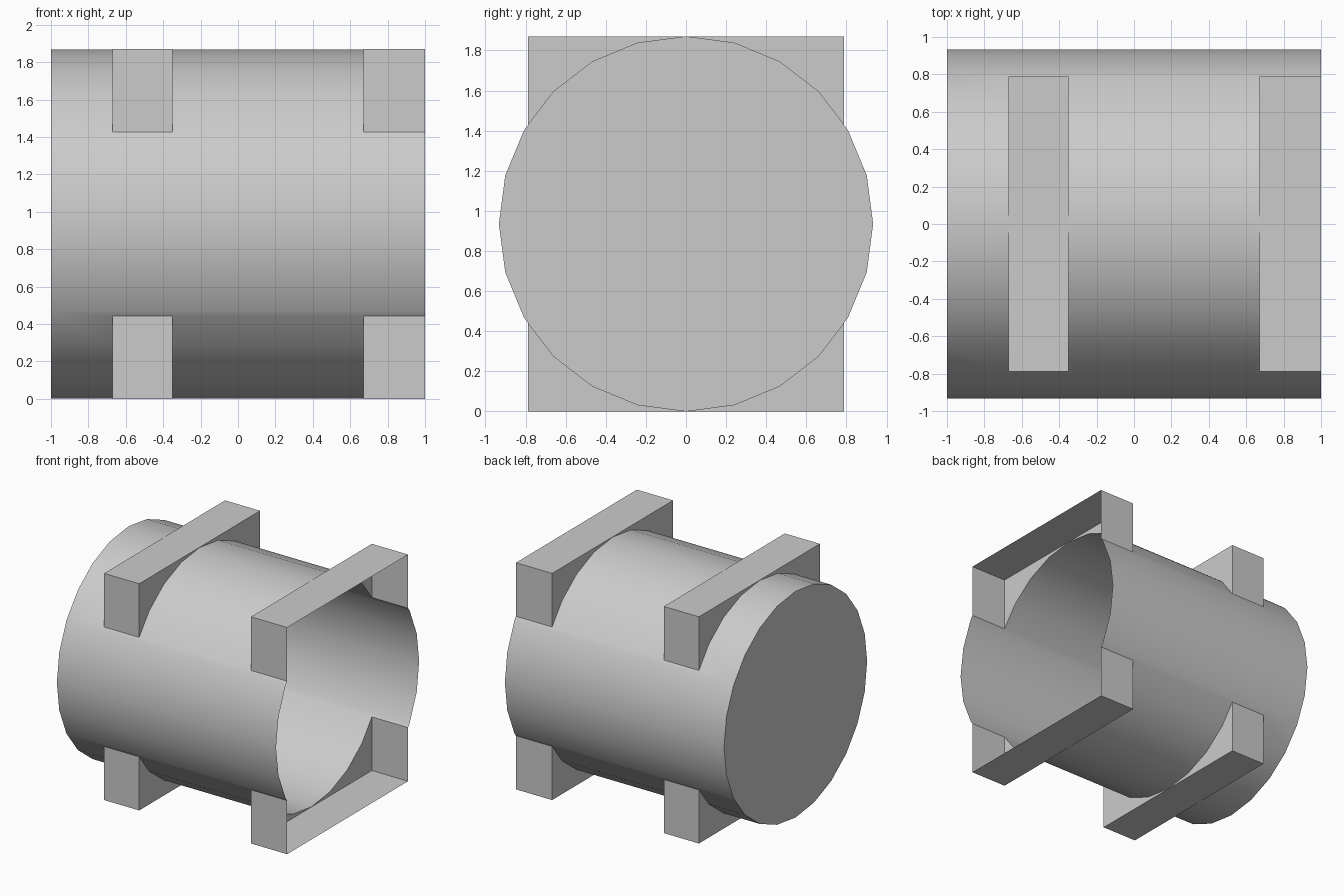
import bpy, bmesh, math
from mathutils import Matrix, Vector

cube = bpy.data.objects.get("Cube")
if cube:
    bpy.data.objects.remove(cube, do_unlink=True)

RADIUS, CENTRE = 0.933, 0.935
BAND_HALF_WIDTH = 0.788
SIDES = 24

grey = bpy.data.materials.new("plain grey")
grey.use_nodes = True
grey.diffuse_color = (0.6, 0.6, 0.6, 1)
grey.node_tree.nodes["Principled BSDF"].inputs["Base Color"].default_value = (0.6, 0.6, 0.6, 1)


def add_object(name, bm):
    mesh = bpy.data.meshes.new(name)
    bm.to_mesh(mesh)
    bm.free()
    mesh.materials.append(grey)
    obj = bpy.data.objects.new(name, mesh)
    bpy.context.collection.objects.link(obj)
    return obj


def band_block(name, x0, x1):
    bm = bmesh.new()
    place = Matrix.Translation(((x0 + x1) / 2, 0, CENTRE))
    size = Matrix.Diagonal((x1 - x0, 2 * BAND_HALF_WIDTH, 2 * CENTRE, 1))
    bmesh.ops.create_cube(bm, size=1, matrix=place @ size)
    return add_object(name, bm)


# Round barrel lying along x, a little too long at the open end
bm = bmesh.new()
turn = Matrix.Rotation(math.pi / 2, 4, 'Y')
bmesh.ops.create_cone(bm, cap_ends=True, segments=SIDES, radius1=RADIUS,
                      radius2=RADIUS, depth=2.1,
                      matrix=Matrix.Translation((0.05, 0, CENTRE)) @ turn)
shell = add_object("barrel_with_square_bands", bm)

# Square bands merge with the barrel to leave one outer skin
bpy.context.view_layer.objects.active = shell
for name, x0, x1 in (("middle_band", -0.67, -0.35), ("mouth_band", 0.67, 1.2)):
    block = band_block(name, x0, x1)
    union = shell.modifiers.new(name, 'BOOLEAN')
    union.operation = 'UNION'
    union.solver = 'EXACT'
    union.object = block
    bpy.ops.object.modifier_apply(modifier=union.name)
    bpy.data.objects.remove(block, do_unlink=True)

# Cut the mouth open
bm = bmesh.new()
bm.from_mesh(shell.data)
bmesh.ops.bisect_plane(bm, geom=bm.verts[:] + bm.edges[:] + bm.faces[:],
                       plane_co=Vector((1, 0, 0)), plane_no=Vector((1, 0, 0)),
                       clear_outer=True)
bm.to_mesh(shell.data)
bm.free()

# Smooth barrel, crisp band edges
bpy.ops.object.select_all(action='DESELECT')
shell.select_set(True)
bpy.ops.object.shade_smooth_by_angle(angle=math.radians(30))
